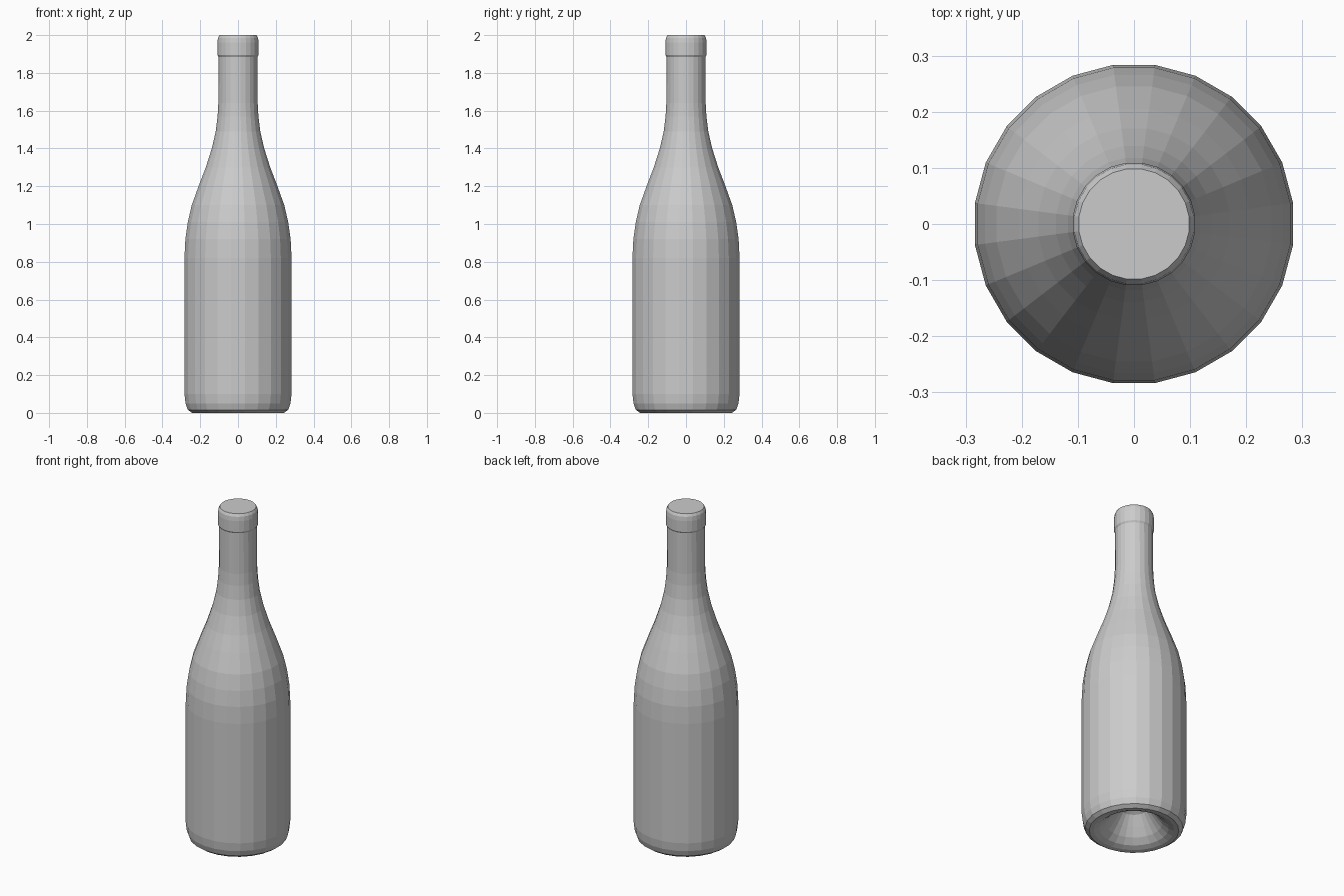
import bpy, bmesh, math

if "Cube" in bpy.data.objects:
    bpy.data.objects.remove(bpy.data.objects["Cube"])

SIDES = 24

# Half outline (radius, height): punt, foot, body, shoulder, neck, lip, flat top
profile = [
    (0.04, 0.17), (0.08, 0.145), (0.12, 0.09), (0.155, 0.045), (0.19, 0.015),
    (0.22, 0.003), (0.245, 0.0), (0.268, 0.016), (0.28, 0.05), (0.286, 0.10),
    (0.286, 0.82), (0.281, 0.92), (0.268, 1.01), (0.247, 1.10), (0.207, 1.21),
    (0.172, 1.30), (0.140, 1.40), (0.119, 1.49), (0.109, 1.57), (0.105, 1.64),
    (0.104, 1.885), (0.110, 1.895), (0.110, 1.96), (0.107, 1.985), (0.099, 2.0),
]


def ring(bm, radius, z):
    # Half-step turn puts a flat side on each axis
    angles = [2 * math.pi * (i + 0.5) / SIDES for i in range(SIDES)]
    return [bm.verts.new((radius * math.cos(a), radius * math.sin(a), z)) for a in angles]


bm = bmesh.new()
rings = [ring(bm, r, z) for r, z in profile]

# Walls between neighbouring rings
for low, high in zip(rings, rings[1:]):
    for i in range(SIDES):
        j = (i + 1) % SIDES
        bm.faces.new((low[i], low[j], high[j], high[i]))

# Closed mouth and rounded tip of the punt
bm.faces.new(rings[-1])
tip = bm.verts.new((0, 0, 0.178))
for i in range(SIDES):
    bm.faces.new((rings[0][(i + 1) % SIDES], rings[0][i], tip))

bmesh.ops.recalc_face_normals(bm, faces=bm.faces)
mesh = bpy.data.meshes.new("bottle")
bm.to_mesh(mesh)
bm.free()
bottle = bpy.data.objects.new("bottle", mesh)
bpy.context.collection.objects.link(bottle)
